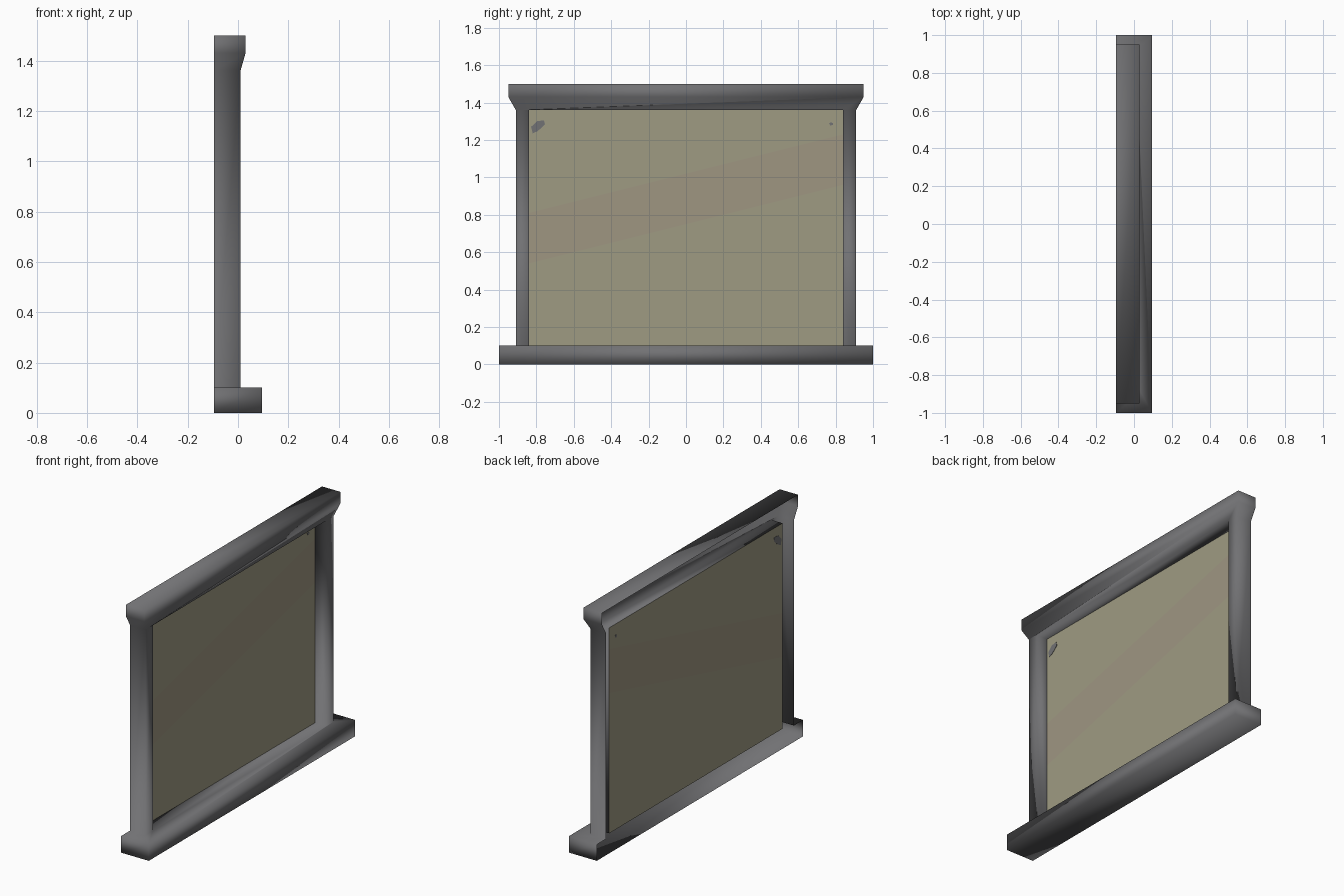
import bpy, bmesh
from mathutils import Vector

if "Cube" in bpy.data.objects:
    bpy.data.objects.remove(bpy.data.objects["Cube"])

BACK, PANE_X = -0.095, -0.067


def material(name, rgb):
    m = bpy.data.materials.new(name)
    m.diffuse_color = (*rgb, 1)
    m.use_nodes = True
    m.node_tree.nodes["Principled BSDF"].inputs["Base Color"].default_value = m.diffuse_color
    return m


GREY = material("frame grey", (0.165, 0.165, 0.172))
OLIVE = material("pane olive", (0.345, 0.33, 0.225))
TAN = material("pane tan", (0.345, 0.303, 0.222))


def make_object(name, bm, mats, smooth=False):
    me = bpy.data.meshes.new(name)
    for f in bm.faces:
        f.smooth = smooth
    bm.to_mesh(me)
    bm.free()
    ob = bpy.data.objects.new(name, me)
    bpy.context.collection.objects.link(ob)
    for m in mats:
        me.materials.append(m)
    return ob


# Window frame: open-backed shell, one outline swept backwards
bm = bmesh.new()
half = [(0.095, 1, 0), (0.095, 1, 0.1), (0.01, 0.91, 0.1),
        (0.01, 0.91, 1.36), (0.03, 0.95, 1.43), (0.03, 0.95, 1.5)]
right = [bm.verts.new(p) for p in half]
left = [bm.verts.new((x, -y, z)) for x, y, z in half]
outline = right + left[::-1]
opening = [(0.84, 0.1), (0.84, 1.36), (-0.84, 1.36), (-0.84, 0.1)]
inner = [bm.verts.new((0.01, y, z)) for y, z in opening]


def sweep_back(loop, x):
    rear = [bm.verts.new((x, v.co.y, v.co.z)) for v in loop]
    n = len(loop)
    for i in range(n):
        j = (i + 1) % n
        bm.faces.new((loop[i], loop[j], rear[j], rear[i]))


sweep_back(outline, BACK)      # outer sides
sweep_back(inner, PANE_X)      # reveal around the pane

A, B, C, D, E, F = right
a, b, c, d, e, f = left
I0, I1, i1, i0 = inner
for face in ((A, B, b, a),                 # sill front
             (B, C, I0, i0, c, b),         # sill top
             (C, D, I1, I0), (c, i0, i1, d),  # jambs
             (D, E, e, d, i1, I1),         # header slope
             (E, F, f, e)):                # header front
    bm.faces.new(face)
bmesh.ops.recalc_face_normals(bm, faces=bm.faces)
bm.normal_update()
front = max(bm.faces, key=lambda q: q.calc_center_median().x)
if front.normal.x < 0:
    bmesh.ops.reverse_faces(bm, faces=bm.faces)
make_object("window_frame", bm, [GREY], smooth=True)

# Pane with a faint slanted tan band
bm = bmesh.new()
pane = bm.faces.new([bm.verts.new((PANE_X, y, z)) for y, z in opening])
pane.normal_update()
if pane.normal.x < 0:
    pane.normal_flip()
for z in (0.75, 1.02):
    bmesh.ops.bisect_plane(bm, geom=bm.verts[:] + bm.edges[:] + bm.faces[:],
                           plane_co=Vector((PANE_X, 0, z)),
                           plane_no=Vector((0, -0.25, 1)))
for q in bm.faces:
    p = q.calc_center_median()
    q.material_index = int(0.75 < p.z - 0.25 * p.y < 1.02)
make_object("window_pane", bm, [OLIVE, TAN])


# Small grey marks, visible on both sides of the pane
def mark(name, points):
    bm = bmesh.new()
    q = bm.faces.new([bm.verts.new((PANE_X - 0.002, y, z)) for y, z in points])
    ext = bmesh.ops.extrude_face_region(bm, geom=[q])
    bmesh.ops.translate(bm, vec=(0.004, 0, 0),
                        verts=[v for v in ext["geom"] if isinstance(v, bmesh.types.BMVert)])
    bm.faces.ensure_lookup_table()
    bmesh.ops.recalc_face_normals(bm, faces=bm.faces)
    make_object(name, bm, [GREY])


mark("large_mark", [(-0.82, 1.235), (-0.828, 1.27), (-0.797, 1.3), (-0.76, 1.305),
                    (-0.754, 1.283), (-0.775, 1.262), (-0.797, 1.245)])
mark("small_mark", [(0.765, 1.29), (0.772, 1.277), (0.785, 1.28), (0.785, 1.29), (0.775, 1.295)])
